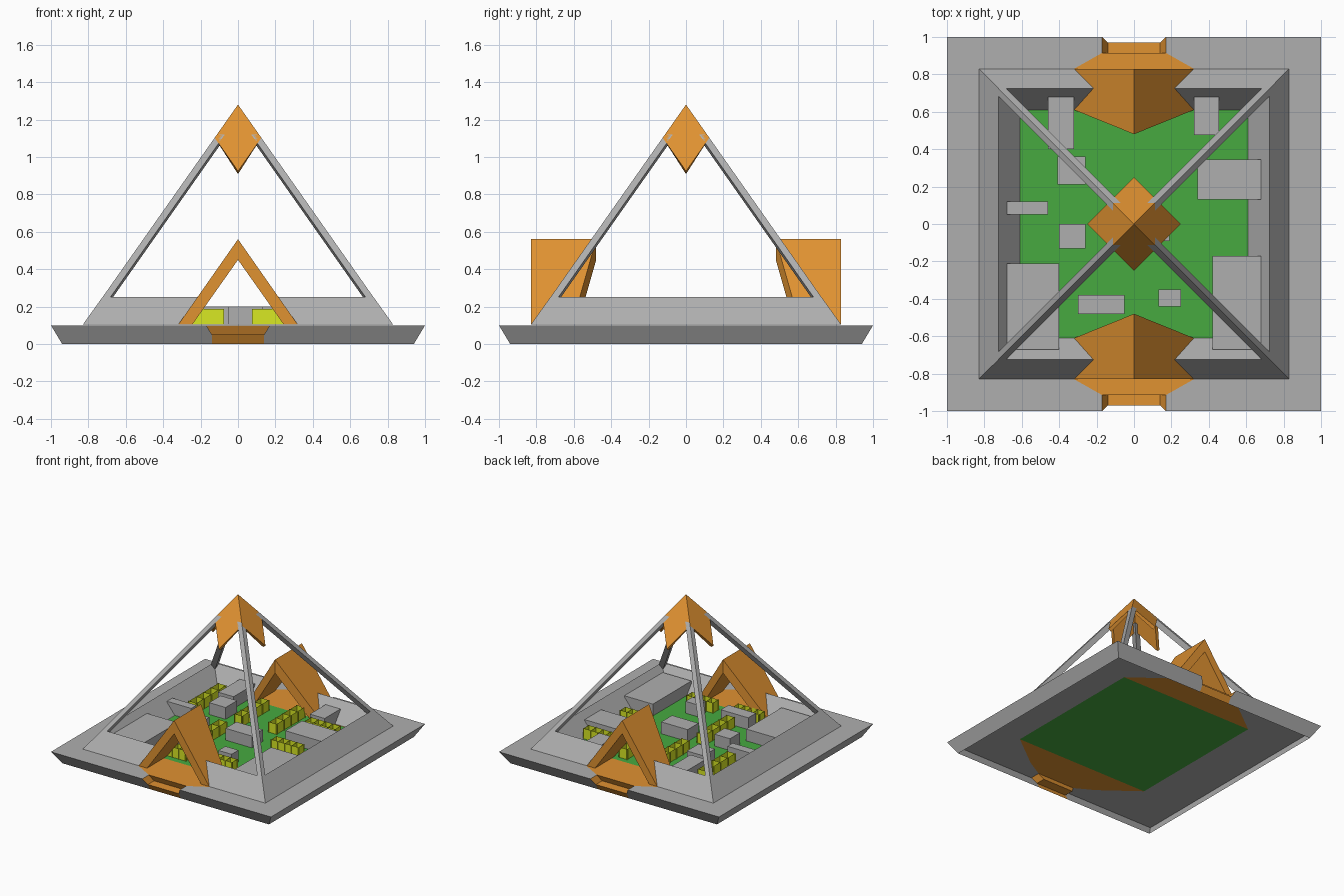
import bpy, bmesh

if "Cube" in bpy.data.objects:
    bpy.data.objects.remove(bpy.data.objects["Cube"])


def material(name, rgb):
    m = bpy.data.materials.new(name)
    m.diffuse_color = (*rgb, 1)
    m.use_nodes = True
    m.node_tree.nodes["Principled BSDF"].inputs["Base Color"].default_value = m.diffuse_color
    return m


GREY = material("grey", (0.43, 0.43, 0.43))
ORANGE = material("orange", (0.745, 0.287, 0.031))
GREEN = material("green", (0.063, 0.402, 0.051))
LIME = material("lime", (0.686, 0.807, 0.017))
FLOOR, APEX, SLOPE = 0.10, 1.28, 0.83 / 1.18
ABOVE = FLOOR + 0.003  # parts standing on the floor


def build(name, polys, mat=GREY, mirror=""):
    """Mesh from polygons given as point lists, optionally mirrored."""
    bm = bmesh.new()
    for poly in polys:
        bm.faces.new([bm.verts.new(p) for p in poly])
    bmesh.ops.remove_doubles(bm, verts=bm.verts, dist=1e-4)
    bmesh.ops.recalc_face_normals(bm, faces=bm.faces)
    me = bpy.data.meshes.new(name)
    bm.to_mesh(me)
    bm.free()
    ob = bpy.data.objects.new(name, me)
    bpy.context.collection.objects.link(ob)
    me.materials.append(mat)
    if mirror:
        mod = ob.modifiers.new("mirror", 'MIRROR')
        mod.use_axis = ["X" in mirror, "Y" in mirror, False]
        mod.merge_threshold = 0.0005
    return ob


def loft(sections, caps=True):
    """Polygons joining equal closed cross-sections."""
    polys = []
    for a, b in zip(sections, sections[1:]):
        n = len(a)
        polys += [[a[i], a[(i + 1) % n], b[(i + 1) % n], b[i]] for i in range(n)]
    return polys + ([sections[0], sections[-1]] if caps else [])


def flat(points, z=FLOOR):
    return [(x, y, z) for x, y in points]


# Flared platform, open underneath, one quarter mirrored
build("platform", [
    flat([(1, -1), (.17, -1), (.17, -.915), (.32, -.83), (.61, -.61), (.61, 0), (1, 0)]),
    [(1, -1, .1), (1, 0, .1), (.94, 0, 0), (.94, -.94, 0)],
    [(1, -1, .1), (.17, -1, .1), (.14, -.97, .05), (.14, -.94, 0), (.94, -.94, 0)],
], mirror="XY")

# Lawn
build("lawn", [flat([(-.61, -.61), (.61, -.61), (.61, .61), (-.61, .61)])], GREEN)

# Entrance floors with a sunken step under an overhanging lip
build("entrance_floor", [
    flat([(0, -.61), (.61, -.61), (.32, -.83), (.17, -.915), (0, -.915)]),
    [(0, -.915, .1), (.17, -.915, .1), (.14, -.89, .05), (0, -.89, .05)],
    [(0, -.89, .05), (.14, -.89, .05), (.14, -.97, .05), (0, -.97, .05)],
    [(0, -.97, .05), (.14, -.97, .05), (.14, -.94, 0), (0, -.94, 0)],
    [(.17, -1, .1), (.17, -.915, .1), (.14, -.89, .05), (.14, -.97, .05)],
], ORANGE, "XY")

# Low sloped wall, interrupted at both entrances
def wall_section(sx, sy, corner):
    out = []
    for r, z, gap in ((.83, ABOVE, .31), (.725, .25, .206), (.61, ABOVE, .31)):
        out.append((sx * (r if corner else gap), sy * r, z))
    return out

build("perimeter_wall", loft([wall_section(1, -1, False), wall_section(1, -1, True),
                              wall_section(1, 1, True), wall_section(1, 1, False)]), mirror="X")

# Gabled entrance tents, pointed in plan at the inner end
def gable(back):
    pts = [(-.32, ABOVE), (0, .56), (.32, ABOVE), (.245, ABOVE), (0, .45), (-.245, ABOVE)]
    return [(x, -(.48 + .406 * abs(x)) if back else -.83, z) for x, z in pts]

build("entrance_gable", loft([gable(False), gable(True)], caps=False) + [
    [gable(b)[i] for i in ids] for b in (False, True) for ids in ((0, 1, 4, 5), (1, 2, 3, 4))
], ORANGE, "Y")

# Corner struts rising to the peak
def strut_section(z):
    c = (APEX - z) * SLOPE
    return [(c, c, z), (c - .042, c, z), (c - .056, c - .056, z), (c, c - .042, z)]

build("corner_strut", loft([strut_section(.22), strut_section(1.12)]), mirror="XY")

# Peak cap: four kites on the pyramid faces
def face_point(x, y):
    return (x, y, APEX - max(abs(x), abs(y)) / SLOPE)

kites = []
for dx, dy in ((1, 0), (0, 1), (-1, 0), (0, -1)):
    h, s = .25, .125
    kites.append([face_point(0, 0), face_point(s * (dx + dy), s * (dy - dx)),
                  face_point(h * dx, h * dy), face_point(s * (dx - dy), s * (dy + dx))])
cap = build("peak_cap", kites, ORANGE)
cap.data.update()
if cap.data.polygons[0].normal.z < 0:
    cap.data.flip_normals()
solid = cap.modifiers.new("thickness", 'SOLIDIFY')
solid.thickness, solid.offset = .028, -1

# Grey blocks on the lawn: x0, x1, y0, y1
blocks = [(-.46, -.32, .40, .68), (-.41, -.26, .21, .36), (-.68, -.46, .05, .12),
          (-.40, -.26, -.13, 0), (-.68, -.40, -.67, -.21), (-.30, -.05, -.48, -.38),
          (.13, .25, -.44, -.35), (.42, .68, -.67, -.17), (.34, .68, .13, .345),
          (.32, .455, .475, .68), (-.05, .19, -.09, .05)]
for i, (x0, x1, y0, y1) in enumerate(blocks):
    ring = [(x0, y0), (x1, y0), (x1, y1), (x0, y1)]
    build(f"block_{i}", loft([flat(ring, ABOVE), flat(ring, .2)]))

# Plant rows: thin upright crossing sheets, cx, cy, length, runs along y
rows = [(-.53, .36, .40, 1), (-.12, .35, .36, 1), (.17, .39, .38, 1), (-.16, -.16, .40, 1),
        (.48, .42, .28, 0), (.45, .0, .26, 0), (-.20, -.53, .25, 0), (.20, -.50, .25, 0)]

def sheet(a, b):
    return [(*a, ABOVE), (*b, ABOVE), (*b, .188), (*a, .188)]

for i, (cx, cy, length, along_y) in enumerate(rows):
    def at(u, v):
        return (cx + v, cy + u) if along_y else (cx + u, cy + v)
    h, w = length / 2, .042
    polys = [sheet(at(-h, v), at(h, v)) for v in (-.034, .034)]
    polys += [sheet(at(u, -w), at(u, w)) for u in (h * k * .95 for k in (-1, -.5, 0, .5, 1))]
    build(f"plant_row_{i}", polys, LIME)
